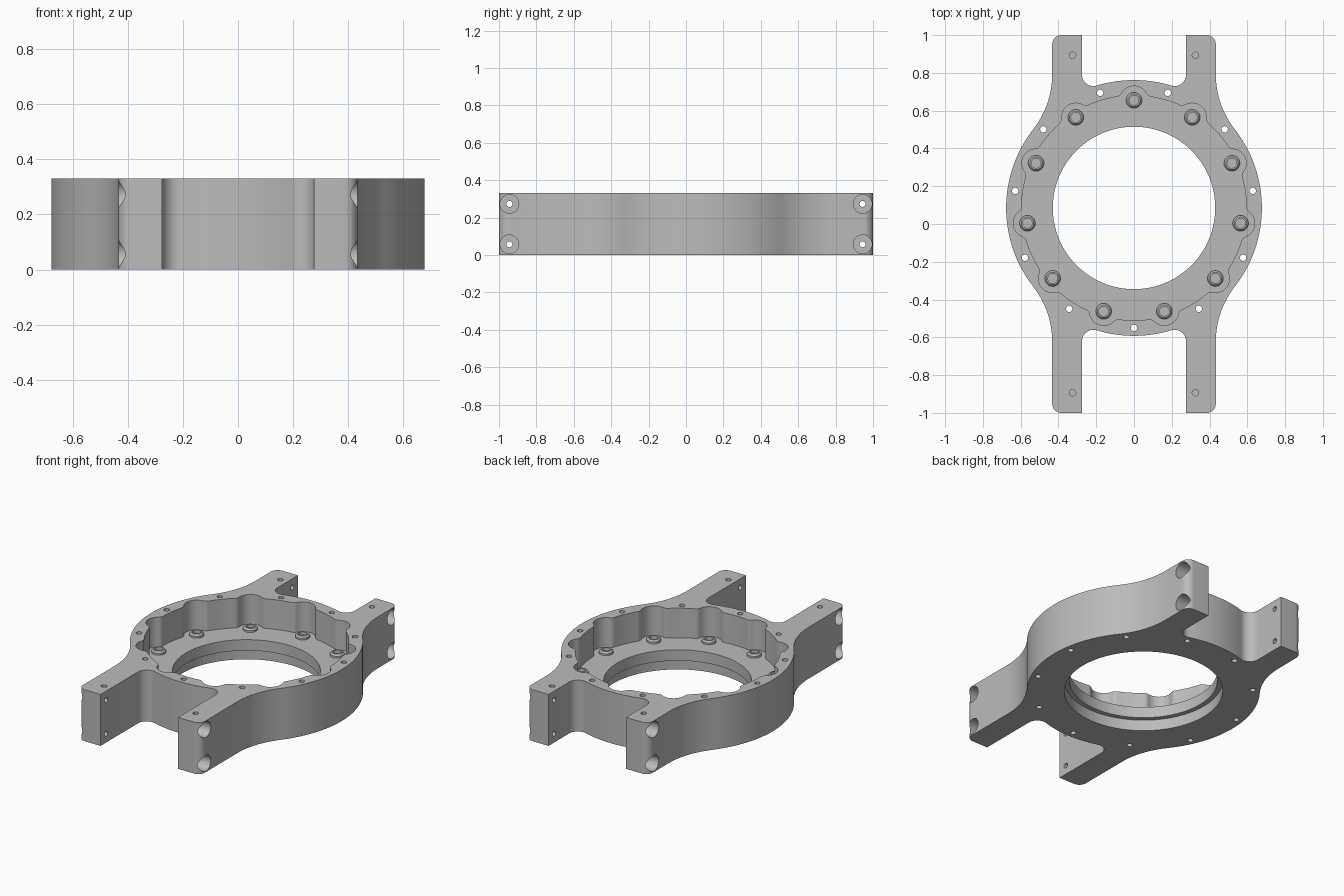
import bpy, bmesh
from math import cos, sin, pi, tau, radians, sqrt, atan2, acos
from mathutils import Matrix, Vector

cube = bpy.data.objects.get("Cube")
if cube:
    bpy.data.objects.remove(cube, do_unlink=True)

H = 0.33            # body height
CY = 0.085          # ring centre in y
R_OUT = 0.677
FLOOR = 0.14        # pocket floor height
LEG_IN, LEG_OUT = 0.275, 0.433
COUNT = 11
BOLT_R = 0.57

grey = bpy.data.materials.new("satin_grey")
grey.use_nodes = True
grey.diffuse_color = (0.5, 0.5, 0.5, 1)
grey.node_tree.nodes["Principled BSDF"].inputs["Base Color"].default_value = (0.5, 0.5, 0.5, 1)


def arc(cx, cy, r, a0, a1, n):
    return [(cx + r * cos(a0 + (a1 - a0) * i / n), cy + r * sin(a0 + (a1 - a0) * i / n))
            for i in range(n + 1)]


def clean(pts):
    out = []
    for p in pts:
        if not out or (Vector(p) - Vector(out[-1])).length > 1e-4:
            out.append(p)
    if (Vector(out[0]) - Vector(out[-1])).length < 1e-4:
        out.pop()
    return out


def make(name, bm):
    bmesh.ops.recalc_face_normals(bm, faces=bm.faces)
    me = bpy.data.meshes.new(name)
    bm.to_mesh(me)
    bm.free()
    me.materials.append(grey)
    ob = bpy.data.objects.new(name, me)
    bpy.context.collection.objects.link(ob)
    return ob


def prism(bm, pts, z0, z1):
    low = [bm.verts.new((x, y + CY, z0)) for x, y in clean(pts)]
    face = bm.faces.new(low)
    ext = bmesh.ops.extrude_face_region(bm, geom=[face], use_keep_orig=True)
    top = [v for v in ext["geom"] if isinstance(v, bmesh.types.BMVert)]
    bmesh.ops.translate(bm, verts=top, vec=(0, 0, z1 - z0))


def cylinder(bm, r, depth, matrix, seg):
    bmesh.ops.create_cone(bm, cap_ends=True, segments=seg, radius1=r, radius2=r,
                          depth=depth, matrix=matrix)


def on_circle(r, start):
    return [(r * cos(start + tau * k / COUNT), CY + r * sin(start + tau * k / COUNT))
            for k in range(COUNT)]


# Body outline: one quarter with a leg, relative to the ring centre
def quarter(length):
    a, c, f = radians(38), 0.047, 0.06
    blend = (R_OUT * cos(a) - LEG_OUT) / (1 - cos(a))
    ix = LEG_IN - f
    iy = sqrt((R_OUT + f) ** 2 - ix ** 2)
    pts = arc(0, 0, R_OUT, 0, a, 18)
    pts += arc((R_OUT + blend) * cos(a), (R_OUT + blend) * sin(a), blend, pi + a, pi, 14)
    pts += arc(LEG_OUT - c, length - c, c, 0, pi / 2, 8)
    pts += [(LEG_IN, length)]
    pts += arc(ix, iy, f, 0, atan2(-iy, -ix), 12)
    pts += arc(0, 0, R_OUT, atan2(iy, ix), pi / 2, 10)
    return pts


back, front = quarter(1 - CY), quarter(1 + CY)
outline = (back + [(-x, y) for x, y in reversed(back)]
           + [(-x, -y) for x, y in front] + [(x, -y) for x, y in reversed(front)])
bm = bmesh.new()
prism(bm, outline, 0, H)
body = make("ring_body", bm)


# Pocket outline: circle with rounded scallops around each boss
def pocket_outline(r=0.595, rs=0.075, f=0.035):
    d = r + f
    half = acos((BOLT_R ** 2 + d ** 2 - (rs + f) ** 2) / (2 * BOLT_R * d))
    fx, fy = d * cos(half), d * sin(half)
    to_boss = atan2(-fy, BOLT_R - fx)
    from_boss = atan2(fy, fx - BOLT_R)
    unit = arc(BOLT_R, 0, rs, -from_boss, from_boss, 20)
    unit += arc(fx, fy, f, to_boss, half - pi, 6)
    unit += arc(0, 0, r, half, tau / COUNT - half, 8)
    unit += [(x * cos(tau / COUNT) + y * sin(tau / COUNT),
              x * sin(tau / COUNT) - y * cos(tau / COUNT))
             for x, y in reversed(arc(fx, fy, f, to_boss, half - pi, 6))]
    pts = []
    for k in range(COUNT):
        t = pi / 2 + tau * k / COUNT
        pts += [(x * cos(t) - y * sin(t), x * sin(t) + y * cos(t)) for x, y in unit]
    return pts


cutters = []
bm = bmesh.new()
prism(bm, pocket_outline(), FLOOR, H + 0.1)
cutters.append(make("pocket_cutter", bm))

# Stepped bore, wider underneath
for name, r, z0, z1 in (("bore_cutter", 0.43, -0.1, H + 0.1),
                        ("lower_bore_cutter", 0.46, -0.1, 0.07)):
    bm = bmesh.new()
    cylinder(bm, r, z1 - z0, Matrix.Translation((0, CY, (z0 + z1) / 2)), 112)
    cutters.append(make(name, bm))

# Through holes in the rim and blind holes on the legs
bm = bmesh.new()
for x, y in on_circle(0.635, -pi / 2):
    cylinder(bm, 0.017, 1, Matrix.Translation((x, y, H / 2)), 20)
for sx in (-1, 1):
    for sy in (-1, 1):
        cylinder(bm, 0.017, 0.2, Matrix.Translation((sx * 0.325, sy * 0.893, H)), 20)
cutters.append(make("small_hole_cutter", bm))

# Sideways leg holes with counterbores from the outside
side = Matrix.Rotation(pi / 2, 4, "Y")
for name, r, x, depth in (("side_hole_cutter", 0.016, 0.36, 0.4),
                          ("counterbore_cutter", 0.05, 0.45, 0.2)):
    bm = bmesh.new()
    for sx in (-1, 1):
        for sy in (-1, 1):
            for z in (0.057, H - 0.057):
                cylinder(bm, r, depth, Matrix.Translation((sx * x, sy * 0.944, z)) @ side, 32)
    cutters.append(make(name, bm))

bpy.ops.object.select_all(action="DESELECT")
bpy.context.view_layer.objects.active = body
body.select_set(True)
for c in cutters:
    c.hide_render = True
    mod = body.modifiers.new(c.name, "BOOLEAN")
    mod.operation, mod.solver, mod.object = "DIFFERENCE", "EXACT", c
    bpy.ops.object.modifier_apply(modifier=mod.name)
    bpy.data.objects.remove(c, do_unlink=True)

# Raised hollow bosses on the pocket floor
profile = [(0.025, 0.001), (0.025, 0.022), (0.033, 0.022), (0.042, 0.012), (0.042, -0.01)]
bm = bmesh.new()
N = 28
for bx, by in on_circle(BOLT_R, pi / 2):
    rings = [[bm.verts.new((bx + r * cos(tau * i / N), by + r * sin(tau * i / N), FLOOR + z))
              for i in range(N)] for r, z in profile]
    for a, b in zip(rings, rings[1:]):
        for i in range(N):
            j = (i + 1) % N
            bm.faces.new((a[i], a[j], b[j], b[i]))
    bm.faces.new(rings[0])
    bm.faces.new(rings[-1])
bosses = make("bolt_bosses", bm)

for ob in (body, bosses):
    bpy.ops.object.select_all(action="DESELECT")
    ob.select_set(True)
    bpy.context.view_layer.objects.active = ob
    bpy.ops.object.shade_smooth_by_angle(angle=radians(30))
